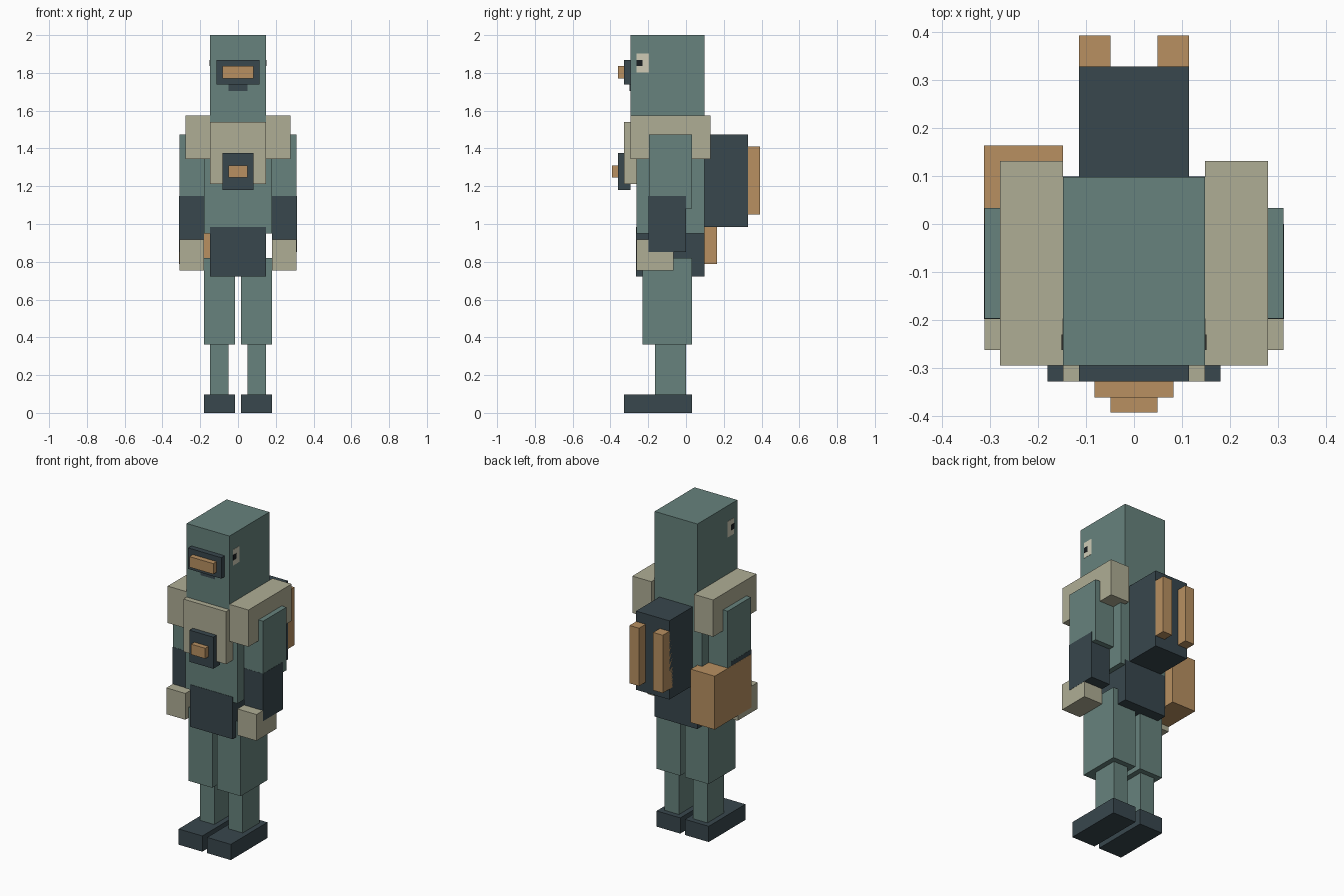
import bpy


def material(name, rgb):
    m = bpy.data.materials.new(name)
    m.diffuse_color = (*rgb, 1)
    return m


TEAL = material("teal", (0.135, 0.225, 0.205))
DARK = material("dark_slate", (0.04, 0.063, 0.075))
CREAM = material("stone", (0.43, 0.42, 0.30))
TAN = material("tan", (0.48, 0.28, 0.12))
EYE = material("eye_white", (0.62, 0.60, 0.47))
BLACK = material("black", (0.01, 0.013, 0.015))


def box(name, x, y, z, mat):
    """Box given by its (min, max) range on each axis."""
    bpy.ops.mesh.primitive_cube_add(size=1)
    ob = bpy.context.object
    ob.name = ob.data.name = name
    for v in ob.data.vertices:
        v.co = [r[0] if c < 0 else r[1] for c, r in zip(v.co, (x, y, z))]
    ob.data.materials.append(mat)
    return ob


def centred(name, half, y, z, mat):
    return box(name, (-half, half), y, z, mat)


def pair(name, x, y, z, mat):
    box("right_" + name, x, y, z, mat)
    box("left_" + name, (-x[1], -x[0]), y, z, mat)


# Head and mask
centred("head", 0.1475, (-0.295, 0.098), (1.541, 2.0), TEAL)
centred("mask", 0.1148, (-0.328, -0.295), (1.738, 1.869), DARK)
centred("mask_filter", 0.082, (-0.361, -0.328), (1.77, 1.836), TAN)
centred("chin_plate", 0.049, (-0.298, -0.29), (1.705, 1.738), DARK)
pair("eye", (0.14, 0.149), (-0.262, -0.197), (1.803, 1.902), EYE)
pair("pupil", (0.14, 0.151), (-0.262, -0.23), (1.836, 1.869), BLACK)

# Torso, chest gear and hips
centred("torso", 0.18, (-0.262, 0.098), (0.951, 1.541), TEAL)
centred("chest_plate", 0.1475, (-0.328, -0.262), (1.213, 1.541), CREAM)
centred("chest_box", 0.082, (-0.361, -0.295), (1.18, 1.377), DARK)
centred("chest_button", 0.049, (-0.393, -0.361), (1.246, 1.311), TAN)
centred("hips", 0.1475, (-0.264, 0.099), (0.721, 0.984), DARK)

# Arms
pair("shoulder_pad", (0.1475, 0.279), (-0.295, 0.131), (1.344, 1.574), CREAM)
pair("upper_arm", (0.18, 0.311), (-0.197, 0.033), (1.082, 1.475), TEAL)
pair("forearm", (0.179, 0.312), (-0.198, 0.0), (0.852, 1.148), DARK)
pair("hand", (0.18, 0.311), (-0.262, -0.066), (0.754, 0.918), CREAM)

# Legs
pair("thigh", (0.0164, 0.18), (-0.23, 0.033), (0.361, 0.82), TEAL)
pair("shin", (0.049, 0.1475), (-0.164, 0.0), (0.098, 0.361), TEAL)
pair("foot", (0.0164, 0.18), (-0.328, 0.033), (0.0, 0.098), DARK)

# Backpack and side bag
centred("backpack", 0.1148, (0.098, 0.328), (0.984, 1.475), DARK)
pair("backpack_strap", (0.049, 0.1148), (0.295, 0.393), (1.049, 1.41), TAN)
box("side_bag", (-0.313, -0.1475), (-0.197, 0.164), (0.787, 1.12), TAN)
